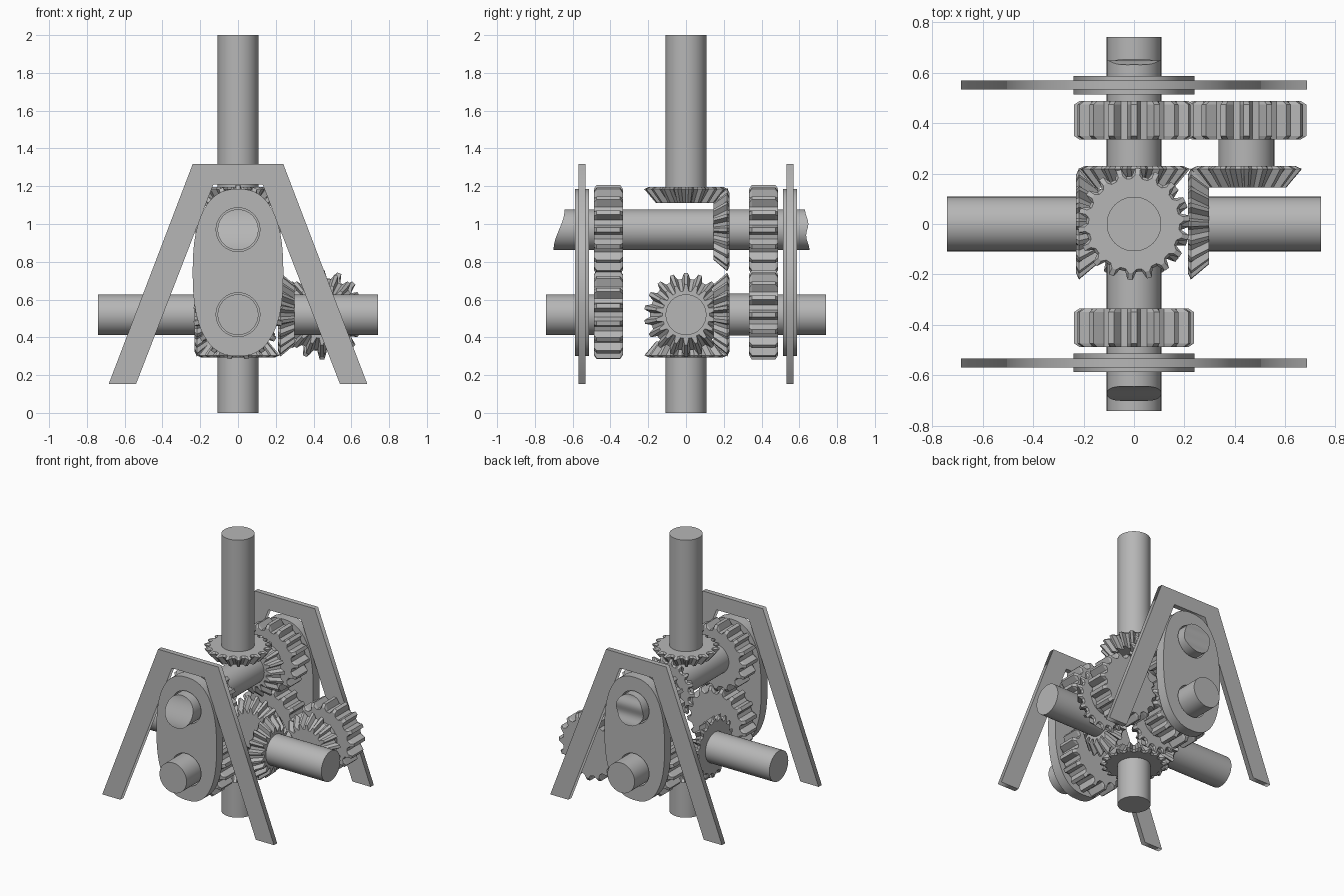
import bpy, bmesh, math
from mathutils import Vector

if "Cube" in bpy.data.objects:
    bpy.data.objects.remove(bpy.data.objects["Cube"])

steel = bpy.data.materials.new("grey steel")
steel.diffuse_color = (0.47, 0.47, 0.47, 1)
steel.use_nodes = True
steel.node_tree.nodes["Principled BSDF"].inputs["Base Color"].default_value = steel.diffuse_color

UP, LOW = 0.97, 0.52          # heights of the two axle levels
R = 0.108                     # shaft radius


def finish(name, bm, loc=(0, 0, 0), axis=(0, 0, 1), smooth=False):
    """Turn a bmesh built along z into an object pointing along axis."""
    bmesh.ops.recalc_face_normals(bm, faces=bm.faces)
    me = bpy.data.meshes.new(name)
    bm.to_mesh(me)
    bm.free()
    me.materials.append(steel)
    ob = bpy.data.objects.new(name, me)
    bpy.context.collection.objects.link(ob)
    ob.location = loc
    ob.rotation_mode = 'QUATERNION'
    ob.rotation_quaternion = Vector((0, 0, 1)).rotation_difference(Vector(axis))
    if smooth:
        bpy.ops.object.select_all(action='DESELECT')
        ob.select_set(True)
        bpy.context.view_layer.objects.active = ob
        bpy.ops.object.shade_smooth_by_angle(angle=math.radians(30))
    return ob


def loft(bm, rings):
    """Bridge closed rings of equal length; returns the vertex rings."""
    vr = [[bm.verts.new(p) for p in ring] for ring in rings]
    for a, b in zip(vr, vr[1:]):
        for i in range(len(a)):
            j = (i + 1) % len(a)
            bm.faces.new((a[i], a[j], b[j], b[i]))
    return vr


def shaft(name, a, b, r=R):
    a, b = Vector(a), Vector(b)
    bm = bmesh.new()
    bmesh.ops.create_cone(bm, cap_ends=True, segments=48, radius1=r, radius2=r,
                          depth=(b - a).length)
    finish(name, bm, (a + b) / 2, (b - a).normalized(), True)


def gear(name, loc, axis, teeth, sections, phase=0.0):
    """Toothed wheel; each section is (height, root radius, tip radius)."""
    step = 2 * math.pi / teeth
    bm = bmesh.new()
    rings = []
    for h, root, tip in sections:
        ring = []
        for t in range(teeth):
            for f, r in ((-0.33, root), (-0.13, tip), (0.13, tip), (0.33, root)):
                a = (t + f + phase) * step
                ring.append((r * math.cos(a), r * math.sin(a), h))
        rings.append(ring)
    vr = loft(bm, rings)
    bm.faces.new(vr[0])
    bm.faces.new(vr[-1])
    finish(name, bm, loc, axis)


BEVEL = [(0, 0.18, 0.195), (0.012, 0.19, 0.222), (0.085, 0.125, 0.16)]
SPUR = [(-0.077, 0.195, 0.215), (-0.062, 0.195, 0.238),
        (0.062, 0.195, 0.238), (0.077, 0.195, 0.215)]


def bevel(name, loc, axis, phase=0.0):
    gear(name, loc, axis, 18, BEVEL, phase)


# upright shafts and side shafts
shaft("top_shaft", (0, 0, 1.13), (0, 0, 2))
shaft("bottom_shaft", (0, 0, 0), (0, 0, 0.33))
shaft("left_shaft", (-0.74, 0, LOW), (-0.2, 0, LOW))
shaft("right_shaft", (0.22, 0, LOW), (0.74, 0, LOW))
shaft("lower_front_shaft", (0, -0.74, LOW), (0, -0.35, LOW))
shaft("lower_back_shaft", (0, 0.2, LOW), (0, 0.74, LOW))
shaft("idler_shaft", (0.445, 0.2, LOW), (0.445, 0.36, LOW), 0.111)


# long upper shaft with uneven broken ends
def front_end(z):
    return -0.672 + 0.029 * math.sin(z / R * math.pi / 2)


def back_end(z):
    return 0.642 + 0.007 * math.sin(z / R * 5) - 0.04 * z


N = 48
bm = bmesh.new()
circle = [(R * math.sin(2 * math.pi * i / N), R * math.cos(2 * math.pi * i / N))
          for i in range(N)]
ends = loft(bm, [[(x, f(z), z) for x, z in circle] for f in (front_end, back_end)])
for ring in ends:
    for i in range(N // 2):
        quad = []
        for k in (i, i + 1, N - i - 1, (N - i) % N):
            if ring[k] not in quad:
                quad.append(ring[k])
        bm.faces.new(quad)
finish("upper_shaft", bm, (0, 0, UP), smooth=True)

# bevel gears
bevel("top_bevel_gear", (0, 0, 1.197), (0, 0, -1), 0.2)
bevel("upper_bevel_gear", (0, 0.23, UP), (0, -1, 0))
bevel("bottom_bevel_gear", (0, 0, 0.293), (0, 0, 1))
bevel("lower_back_bevel_gear", (0, 0.23, LOW), (0, -1, 0), 0.5)
bevel("left_bevel_gear", (-0.23, 0, LOW), (1, 0, 0))
bevel("right_bevel_gear", (0.213, 0, LOW), (1, 0, 0))
bevel("idler_bevel_gear", (0.445, 0.23, LOW), (0, -1, 0), 0.5)

# spur gears, front and back pairs plus the idler
for side, y in (("front", -0.411), ("back", 0.411)):
    gear("upper_spur_" + side, (0, y, UP), (0, 1, 0), 16, SPUR)
    gear("lower_spur_" + side, (0, y, LOW), (0, 1, 0), 16, SPUR, 0.5)
gear("idler_spur", (0.445, 0.411, LOW), (0, 1, 0), 16, SPUR)


def plate(name, loops, y, thick):
    """Upright flat plate from x-z outlines; later outlines are holes."""
    cu = bpy.data.curves.new(name, 'CURVE')
    cu.dimensions = '2D'
    cu.fill_mode = 'BOTH'
    cu.extrude = thick / 2
    for pts in loops:
        sp = cu.splines.new('POLY')
        sp.points.add(len(pts) - 1)
        for p, (x, z) in zip(sp.points, pts):
            p.co = (x, z, 0, 1)
        sp.use_cyclic_u = True
    tmp = bpy.data.objects.new(name + "_outline", cu)
    bpy.context.collection.objects.link(tmp)
    me = bpy.data.meshes.new_from_object(
        tmp.evaluated_get(bpy.context.evaluated_depsgraph_get()))
    bm = bmesh.new()
    bm.from_mesh(me)
    bmesh.ops.remove_doubles(bm, verts=bm.verts, dist=0.0001)
    for v in bm.verts:
        v.co = (v.co.x, -v.co.z, v.co.y)
    bpy.data.objects.remove(tmp)
    bpy.data.meshes.remove(me)
    finish(name, bm, (0, y, 0))


def oval(rx, rz, cz, power, n):
    pts = []
    for i in range(n):
        a = 2 * math.pi * i / n
        c, s = math.cos(a), math.sin(a)
        pts.append((rx * math.copysign(abs(c) ** (2 / power), c),
                    cz + rz * math.copysign(abs(s) ** (2 / power), s)))
    return pts


# bearing links and splayed stands
half = [(0.24, 1.317), (0.685, 0.152), (0.54, 0.152), (0.13, 1.21)]
stand = half + [(-x, z) for x, z in reversed(half)]
link = [oval(0.24, 0.443, 0.743, 2.45, 64)] + \
       [oval(0.116, 0.116, z, 2, 40) for z in (UP, LOW)]
for side, y in (("front", -0.55), ("back", 0.55)):
    plate("bearing_link_" + side, link, y, 0.073)
    plate("stand_" + side, [stand], y, 0.036)
